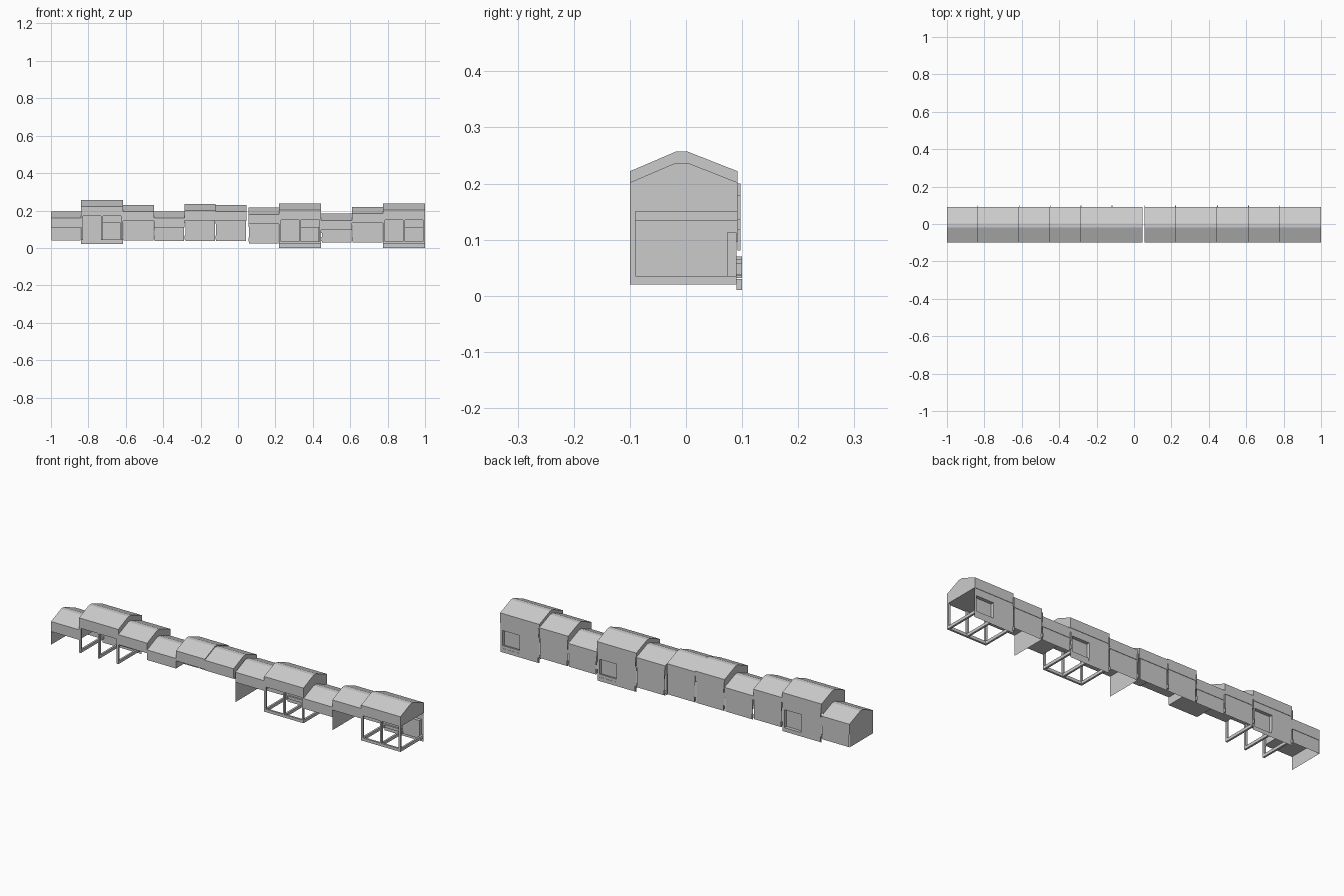
import bpy, bmesh

if "Cube" in bpy.data.objects:
    bpy.data.objects.remove(bpy.data.objects["Cube"])

FRONT, BACK = -0.10, 0.092
WALL = 0.09


def make(name, polys):
    """Build one flat-shaded object from a list of polygons."""
    bm = bmesh.new()
    for p in polys:
        bm.faces.new([bm.verts.new(v) for v in p])
    bmesh.ops.remove_doubles(bm, verts=bm.verts, dist=1e-5)
    me = bpy.data.meshes.new(name)
    bm.to_mesh(me)
    bm.free()
    ob = bpy.data.objects.new(name, me)
    bpy.context.collection.objects.link(ob)
    return ob


def box(name, x0, x1, y0, y1, z0, z1):
    a = [(x0, y0), (x1, y0), (x1, y1), (x0, y1)]
    polys = [[(x, y, z0) for x, y in reversed(a)], [(x, y, z1) for x, y in a]]
    for i in range(4):
        p, q = a[i], a[(i + 1) % 4]
        polys.append([(*p, z0), (*q, z0), (*q, z1), (*p, z1)])
    return make(name, polys)


def back_quad(x0, x1, z0, z1, y=WALL):
    return [(x1, y, z0), (x0, y, z0), (x0, y, z1), (x1, y, z1)]


def roof(name, x0, x1, top):
    """Closed roof block: pitched top, short sides, flat underside."""
    eave, low = top - 0.035, top - 0.087
    prof = [(FRONT, low), (BACK, low), (BACK, eave), (0.003, top),
            (-0.018, top), (FRONT, eave)]
    polys = [[(x1, y, z) for y, z in prof], [(x0, y, z) for y, z in reversed(prof)]]
    for i in range(6):
        p, q = prof[i], prof[(i + 1) % 6]
        polys.append([(x0, *p), (x0, *q), (x1, *q), (x1, *p)])
    make(name, polys)


def plain_wall(name, x0, x1, z0, z1):
    make(name, [back_quad(x0, x1, z0, z1)])


def window_wall(name, x0, x1, z0, z1):
    """Back wall with a recessed window in the half nearer +x."""
    a, b, c, d = x0 + 0.115, x1 - 0.012, z0 + 0.02, z0 + 0.113
    r = 0.073
    polys = [back_quad(x0, a, z0, z1), back_quad(b, x1, z0, z1),
             back_quad(a, b, z0, c), back_quad(a, b, d, z1),
             back_quad(a, b, c, d, r),
             [(a, r, c), (a, WALL, c), (a, WALL, d), (a, r, d)],
             [(b, r, c), (b, r, d), (b, WALL, d), (b, WALL, c)],
             [(a, r, c), (b, r, c), (b, WALL, c), (a, WALL, c)],
             [(a, r, d), (a, WALL, d), (b, WALL, d), (b, r, d)]]
    make(name, polys)


def frame(name, x0, x1, z0, z1, front_rail):
    """Open porch frame: three front posts with floor rails running back."""
    t = 0.01
    for i, x in enumerate((x0, (x0 + x1 - t) / 2, x1 - t)):
        box(f"{name}_post_{i}", x, x + t, FRONT, FRONT + t, z0, z1)
        box(f"{name}_floor_rail_{i}", x, x + t, FRONT + t, WALL, z0, z0 + 0.015)
    if front_rail:
        box(f"{name}_front_rail", x0 + t, x1 - t, FRONT, FRONT + t, z0, z0 + 0.015)
        box(f"{name}_back_rail", x0 + t, x1 - t, WALL - t, WALL - 0.001, z0, z0 + 0.015)


# Row units: x start, x end, ridge height, wall bottom, kind
units = [
    (-1.000, -0.840, 0.195, 0.040, "end"),
    (-0.840, -0.615, 0.257, 0.022, "porch"),
    (-0.615, -0.450, 0.230, 0.040, "plain"),
    (-0.450, -0.285, 0.195, 0.036, "plain"),
    (-0.285, -0.120, 0.235, 0.036, "plain"),
    (-0.120, 0.045, 0.230, 0.036, "plain"),
    (0.055, 0.220, 0.215, 0.025, "end"),
    (0.220, 0.445, 0.237, 0.000, "porch_rail"),
    (0.445, 0.610, 0.183, 0.028, "plain"),
    (0.610, 0.775, 0.220, 0.028, "end"),
    (0.775, 1.000, 0.237, 0.000, "porch_rail"),
]

for i, (x0, x1, top, z0, kind) in enumerate(units, 1):
    low = top - 0.087
    roof(f"roof_{i}", x0, x1, top)
    if kind.startswith("porch"):
        window_wall(f"window_wall_{i}", x0, x1, z0, low)
        frame(f"porch_{i}", x0, x1, z0 + 0.02, low, kind == "porch_rail")
    else:
        plain_wall(f"back_wall_{i}", x0 + 0.003, x1 - 0.003, z0, low)
    # full-depth end wall
    if kind == "end":
        make(f"end_wall_{i}", [[(x0, FRONT, z0), (x0, FRONT, low),
                                (x0, WALL, low), (x0, WALL, z0)]])
    # small pipe stubs on the back at each joint
    if i > 1:
        box(f"upper_bracket_{i}", x0, x0 + 0.004, BACK, 0.097, low - 0.015, low + 0.03)
        box(f"lower_bracket_{i}", x0, x0 + 0.004, WALL, 0.1, z0 + 0.01, z0 + 0.03)
